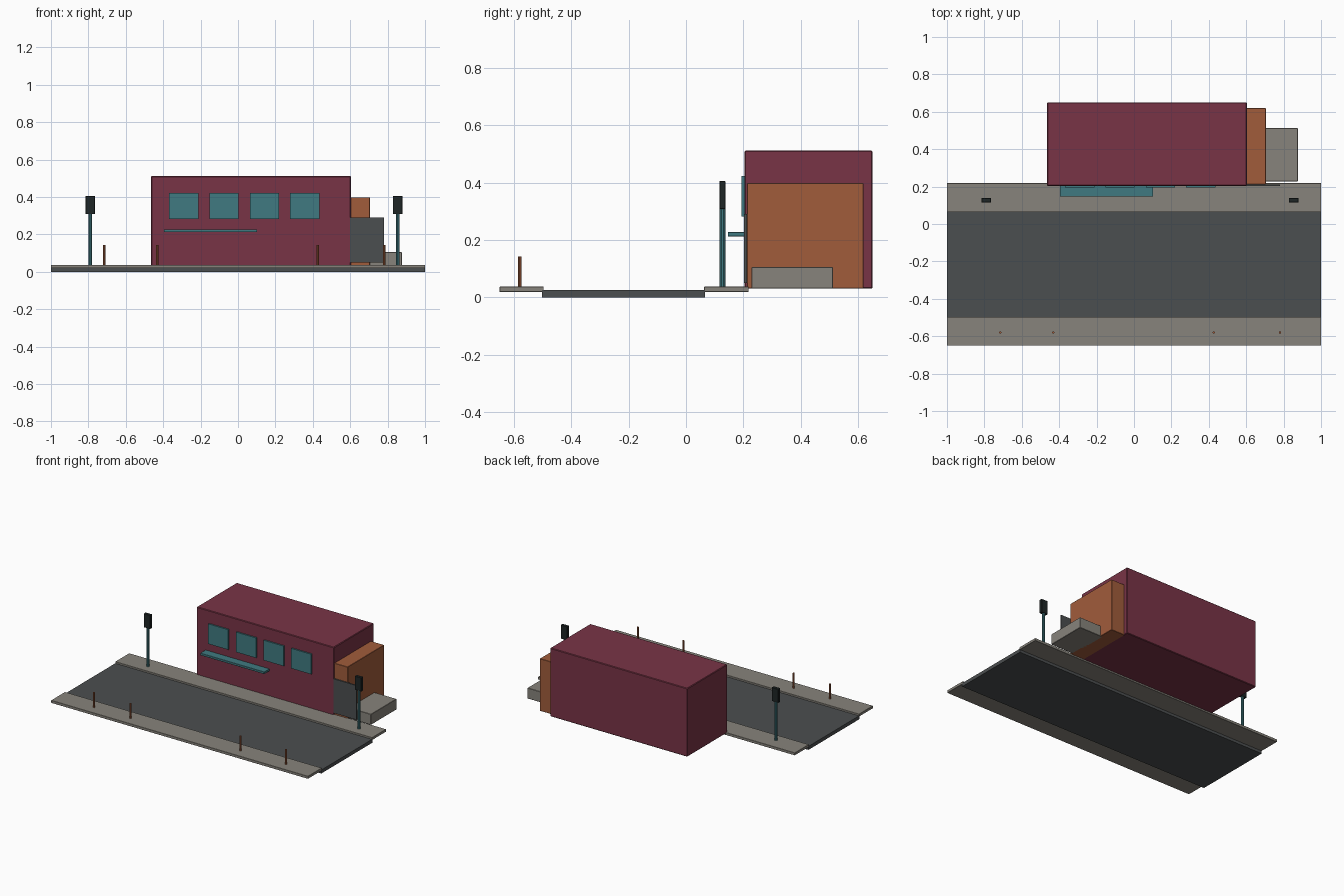
import bpy
import bmesh
from mathutils import Vector

if "Cube" in bpy.data.objects:
    bpy.data.objects.remove(bpy.data.objects["Cube"])


def material(name, rgb):
    m = bpy.data.materials.new(name)
    m.diffuse_color = (*rgb, 1.0)
    m.use_nodes = True
    m.node_tree.nodes["Principled BSDF"].inputs["Base Color"].default_value = m.diffuse_color
    return m


MAROON = material("maroon wall", (0.19, 0.034, 0.061))
ORANGE = material("rust orange", (0.355, 0.107, 0.044))
TEAL = material("teal", (0.051, 0.195, 0.22))
PAVING = material("warm grey paving", (0.245, 0.23, 0.20))
ASPHALT = material("asphalt grey", (0.071, 0.077, 0.079))
BLACK = material("near black", (0.013, 0.019, 0.019))


def finish(bm, name, mat):
    mesh = bpy.data.meshes.new(name)
    bm.to_mesh(mesh)
    bm.free()
    mesh.materials.append(mat)
    ob = bpy.data.objects.new(name, mesh)
    bpy.context.collection.objects.link(ob)
    return ob


def box(name, xs, ys, zs, mat, bevel=0.0):
    """Box between the given limits on each axis."""
    bm = bmesh.new()
    bmesh.ops.create_cube(bm, size=1.0)
    for v in bm.verts:
        v.co = Vector([lo + (c + 0.5) * (hi - lo)
                       for c, (lo, hi) in zip(v.co, (xs, ys, zs))])
    ob = finish(bm, name, mat)
    if bevel:
        mod = ob.modifiers.new("soft edge", "BEVEL")
        mod.width = bevel
        mod.segments = 1
    return ob


def post(name, x, y, zs, radius, mat, sides=10):
    bm = bmesh.new()
    bmesh.ops.create_cone(bm, cap_ends=True, segments=sides,
                          radius1=radius, radius2=radius, depth=zs[1] - zs[0])
    bmesh.ops.translate(bm, verts=bm.verts, vec=(x, y, sum(zs) / 2))
    return finish(bm, name, mat)


# Street: road slab with a raised pavement overlapping each side
box("road", (-1, 1), (-0.502, 0.067), (0, 0.025), ASPHALT)
box("front_pavement", (-1, 1), (-0.65, -0.496), (0.019, 0.037), PAVING, 0.001)
box("rear_pavement", (-1, 1), (0.063, 0.218), (0.019, 0.037), PAVING, 0.001)

# Main building, side annex and low loading step
box("main_building", (-0.465, 0.603), (0.204, 0.65), (0.03, 0.512), MAROON, 0.004)
box("side_annex", (0.32, 0.705), (0.212, 0.619), (0.03, 0.398), ORANGE, 0.002)
box("loading_step", (0.69, 0.876), (0.228, 0.512), (0.03, 0.105), PAVING, 0.002)
box("gate_panel", (0.60, 0.78), (0.203, 0.212), (0.05, 0.291), ASPHALT)

# Row of windows with a ledge below
for i in range(4):
    x = -0.29 + 0.2155 * i
    box(f"window_{i + 1}", (x - 0.078, x + 0.078), (0.194, 0.208),
        (0.281, 0.422), TEAL)
box("window_ledge", (-0.396, 0.102), (0.146, 0.21), (0.212, 0.227), TEAL, 0.001)

# Signal lamps on the rear pavement
for side, x in (("left", -0.79), ("right", 0.854)):
    post(f"{side}_lamp_pole", x, 0.127, (0.036, 0.32), 0.010, TEAL)
    box(f"{side}_lamp_head", (x - 0.026, x + 0.026), (0.116, 0.138),
        (0.308, 0.405), BLACK, 0.002)

# Bollards on the front pavement
for i, x in enumerate((-0.715, -0.432, 0.426, 0.781)):
    post(f"bollard_{i + 1}", x, -0.58, (0.036, 0.142), 0.0065, ORANGE, 8)
